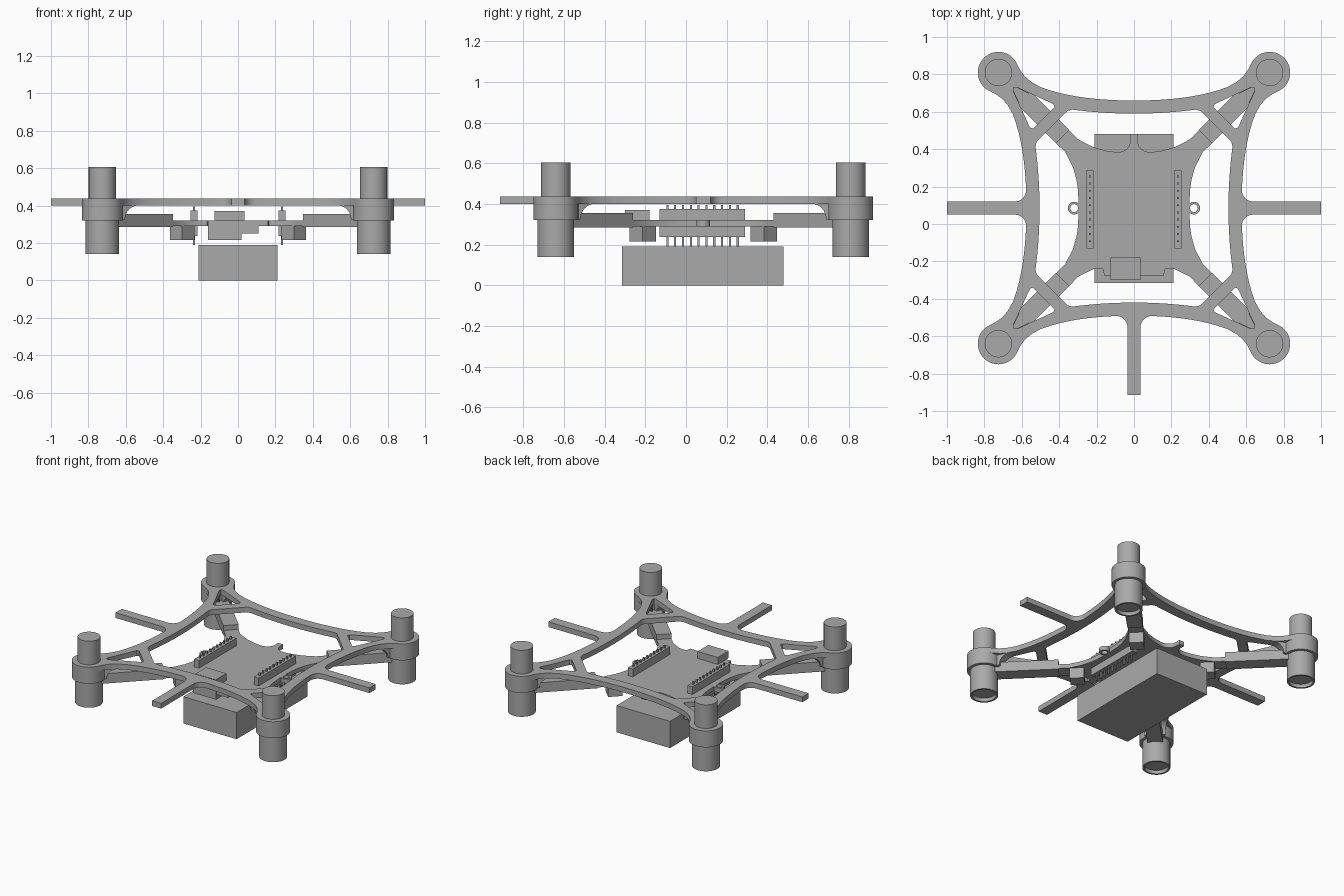
import bpy, bmesh
from math import sin, cos, pi, radians
from mathutils import Matrix, Vector

cube = bpy.data.objects.get("Cube")
if cube:
    bpy.data.objects.remove(cube)

MID = 0.085      # y of the frame centre
MOTOR = 0.725    # motor offset from the frame centre
parts = []

mat = bpy.data.materials.new("plain_grey")
mat.use_nodes = True
grey = (0.4, 0.4, 0.4, 1)
mat.diffuse_color = grey
mat.node_tree.nodes["Principled BSDF"].inputs["Base Color"].default_value = grey


def finish(name, bm):
    bmesh.ops.remove_doubles(bm, verts=bm.verts, dist=0.0001)
    bmesh.ops.recalc_face_normals(bm, faces=bm.faces)
    mesh = bpy.data.meshes.new(name)
    bm.to_mesh(mesh)
    bm.free()
    mesh.materials.append(mat)
    ob = bpy.data.objects.new(name, mesh)
    bpy.context.collection.objects.link(ob)
    parts.append(ob)
    return ob


def boxes(name, items):
    """Boxes given as (x range, y range, z range)."""
    bm = bmesh.new()
    for ranges in items:
        mid = Vector([(a + b) / 2 for a, b in ranges])
        size = [b - a for a, b in ranges]
        bmesh.ops.create_cube(bm, size=1, matrix=Matrix.Translation(mid) @ Matrix.Diagonal((*size, 1)))
    return finish(name, bm)


def plate(name, loops, z0, z1):
    """Flat plate from an outline and its holes."""
    cu = bpy.data.curves.new(name, 'CURVE')
    cu.dimensions, cu.fill_mode, cu.extrude = '2D', 'BOTH', (z1 - z0) / 2
    for pts in loops:
        sp = cu.splines.new('POLY')
        sp.points.add(len(pts) - 1)
        for p, (x, y) in zip(sp.points, pts):
            p.co = (x, y, 0, 1)
        sp.use_cyclic_u = True
    tmp = bpy.data.objects.new(name + "_outline", cu)
    bpy.context.collection.objects.link(tmp)
    dg = bpy.context.evaluated_depsgraph_get()
    mesh = bpy.data.meshes.new_from_object(tmp.evaluated_get(dg))
    bm = bmesh.new()
    bm.from_mesh(mesh)
    bpy.data.objects.remove(tmp)
    bpy.data.meshes.remove(mesh)
    bmesh.ops.translate(bm, verts=bm.verts, vec=(0, 0, (z0 + z1) / 2))
    return finish(name, bm)


def lathe(name, profile, x, y):
    bm = bmesh.new()
    vs = [bm.verts.new((r, 0, z)) for r, z in profile]
    es = [bm.edges.new(pair) for pair in zip(vs, vs[1:])]
    bmesh.ops.spin(bm, geom=vs + es, cent=(0, 0, 0), axis=(0, 0, 1), angle=2 * pi, steps=48)
    bmesh.ops.translate(bm, verts=bm.verts, vec=(x, y, 0))
    return finish(name, bm)


def arc(cx, cy, r, a0, a1, n):
    return [(cx + r * cos(radians(a0 + (a1 - a0) * i / n)),
             cy + r * sin(radians(a0 + (a1 - a0) * i / n))) for i in range(n + 1)]


def turn(pts, k):
    """Quarter turns clockwise about the frame centre."""
    for _ in range(k):
        pts = [(y, -x) for x, y in pts]
    return [(x, y + MID) for x, y in pts]


def flip(pts):
    return [(-x, y) for x, y in reversed(pts)]


# Frame: four bowed bars, motor discs, three tails and corner holes
def bow(u):
    return 0.575 + 0.2 * u * u + 0.35 * u ** 4


blend = [(0.55, 0.675), (0.585, 0.705), (0.61, 0.74)]
corner_disc = arc(MOTOR, MOTOR, 0.11, 150, -60, 28)
outer, inner, holes = [], [], []
for k in range(4):
    if k == 0:
        half = [(i * 0.05, bow(i * 0.05)) for i in range(1, 11)]
        side = flip(half) + [(0, bow(0))] + half
    else:
        half = [(0.035, 1.0)] + arc(0.095, bow(0.095) + 0.06, 0.06, 180, 270, 8)
        half += [(i * 0.05, bow(i * 0.05)) for i in range(3, 11)]
        side = flip(half) + half
    outer += turn(flip(blend) + side + blend + corner_disc, k)
    bar = [(i * 0.033, 0.505 + 0.2 * (i * 0.033) ** 2) for i in range(1, 11)]
    bar += [(0.355, 0.52), (0.375, 0.5)]
    inner += turn(flip(bar) + [(0, 0.505)] + bar, k)
    edge = [(0.54, 0.425), (0.555, 0.43), (0.565, 0.45), (0.645, 0.625)]
    holes.append(turn(edge + [(0.645, 0.645)] + [(y, x) for x, y in reversed(edge)], k))
plate("frame", [outer, inner] + holes, 0.4, 0.437)

# Corner assemblies
for sx, side in ((-1, "right"), (1, "left")):
    for sy, end in ((-1, "front"), (1, "back")):
        tag = f"{end}_{side}"
        x, y = sx * MOTOR, sy * MOTOR + MID
        lathe("motor_" + tag, [(0, 0.165), (0.077, 0.165), (0.077, 0.14), (0.09, 0.14), (0.09, 0.33),
                               (0.073, 0.33), (0.073, 0.605), (0, 0.605)], x, y)
        lathe("motor_holder_" + tag, [(0.07, 0.32), (0.11, 0.32), (0.11, 0.4), (0.07, 0.4),
                                      (0.07, 0.32)], x, y)
        # Diagonal arm and the connector under the board
        diagonal = Matrix.Translation((0, MID, 0)) @ Matrix.Rotation(
            pi / 4 if sx == sy else -pi / 4, 4, 'Z')
        arm = boxes("arm_" + tag, [sorted_range for sorted_range in
                                   [(sorted((sx * 0.54, sx * 0.97)), (-0.05, 0.05), (0.285, 0.355))]])
        plug = boxes("arm_plug_" + tag, [(sorted((sx * 0.375, sx * 0.468)), (-0.046, 0.046), (0.215, 0.292))])
        arm.data.transform(diagonal)
        plug.data.transform(diagonal)
        # Curved gussets between the holder and the two bars
        for n, ang in enumerate((206, 244)):
            bm = bmesh.new()
            profile = [(0.095, 0.4), (0.095, 0.32)] + arc(0.195, 0.325, 0.075, 180, 90, 8)
            face = bm.faces.new([bm.verts.new((s, -0.03, z)) for s, z in profile])
            ext = bmesh.ops.extrude_face_region(bm, geom=[face])["geom"]
            bmesh.ops.translate(bm, verts=[v for v in ext if isinstance(v, bmesh.types.BMVert)],
                                vec=(0, 0.06, 0))
            place = (Matrix.Translation((x, y, 0)) @ Matrix.Diagonal((sx, sy, 1, 1))
                     @ Matrix.Rotation(radians(ang), 4, 'Z'))
            bmesh.ops.transform(bm, verts=bm.verts, matrix=place)
            finish(f"gusset_{tag}_{n}", bm)

# Circuit board with concave sides, a rear aerial tab and a front step
curve = [(0.1, 0.3), (0.15, 0.307), (0.22, 0.327), (0.3, 0.368), (0.347, 0.417)]
waist = [(y, x) for x, y in reversed(curve)]
flank = waist + [(0.295, 0)] + [(x, -y) for x, y in reversed(waist)]
back = [(0.02, 0.395)] + arc(0.08, 0.36, 0.06, 180, 270, 6) + curve
front = [(x, -y) for x, y in reversed(curve[2:])]
front += [(0.165, -0.325), (0.16, -0.36)]
half = back + flank + front
plate("circuit_board", [turn(half + flip(half), 0)], 0.29, 0.32)
for sx, side in ((-1, "right"), (1, "left")):
    cx = sx * 0.32
    plate("mount_ring_" + side, [arc(cx, MID, 0.034, 0, 350, 35), arc(cx, MID, 0.021, 0, 350, 35)],
          0.29, 0.32)
    # Pin headers
    hx = (sx * 0.235 - 0.019, sx * 0.235 + 0.019)
    boxes("pin_header_" + side, [(hx, (-0.13, 0.29), (0.32, 0.375)), (hx, (-0.13, 0.29), (0.237, 0.29))])
    boxes("pins_" + side, [((sx * 0.235 - 0.005, sx * 0.235 + 0.005),
                            (-0.097 + i * 0.0385, -0.087 + i * 0.0385), (0.19, 0.395))
                           for i in range(10)])

# Board components and battery
boxes("socket_top", [((-0.125, 0.035), (-0.3, -0.18), (0.32, 0.37))])
boxes("socket_under", [((-0.16, 0.02), (-0.275, -0.17), (0.215, 0.29))])
boxes("switch_under", [((0.02, 0.11), (-0.27, -0.21), (0.25, 0.29))])
boxes("battery", [((-0.21, 0.21), (-0.315, 0.48), (0, 0.19))])

# Smooth the round parts, keep edges sharp
bpy.ops.object.select_all(action='DESELECT')
for ob in parts:
    ob.select_set(True)
bpy.context.view_layer.objects.active = parts[0]
bpy.ops.object.shade_smooth_by_angle(angle=radians(30))
